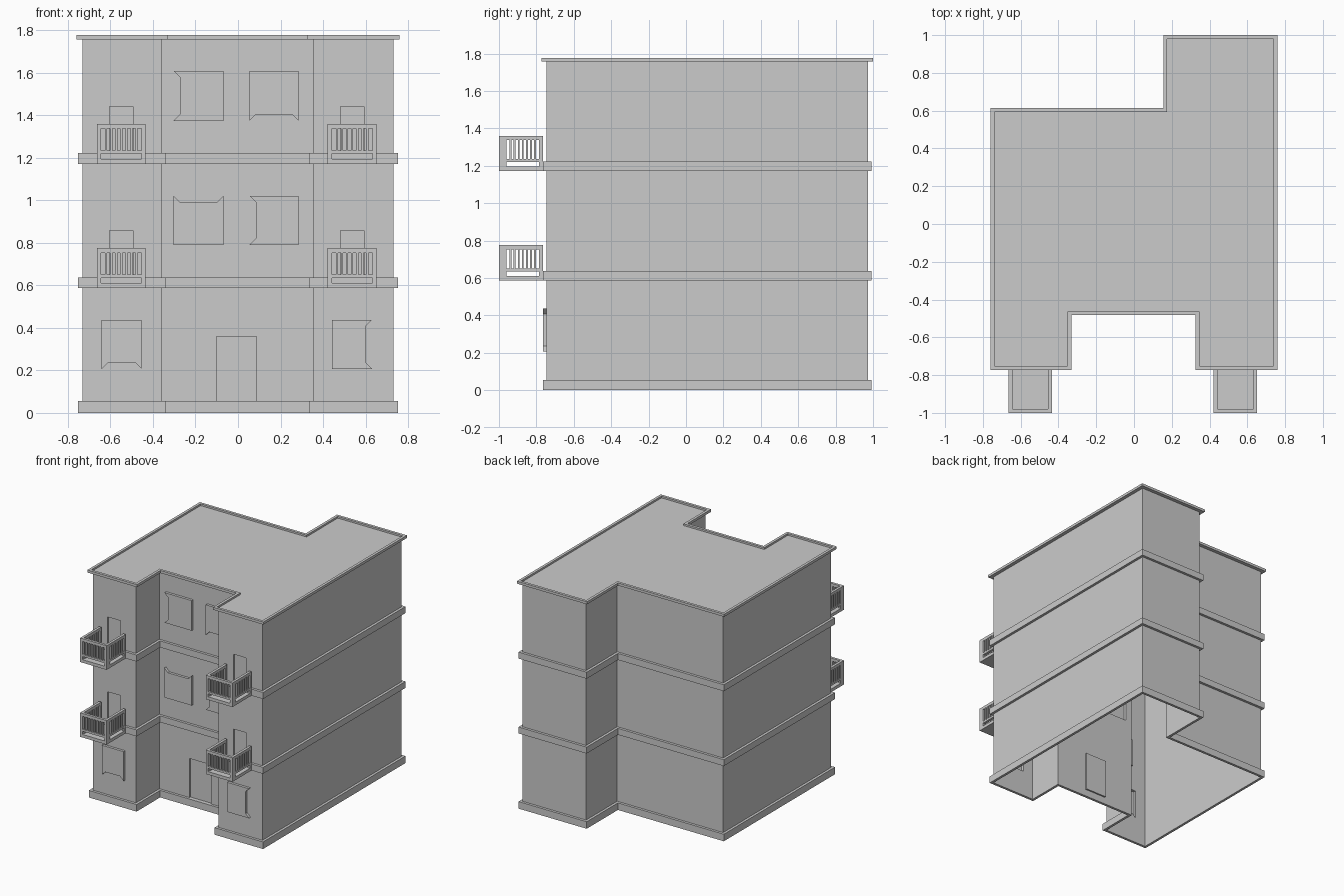
import bpy, bmesh
from mathutils import Vector

if "Cube" in bpy.data.objects:
    bpy.data.objects.remove(bpy.data.objects["Cube"])

STOREY = 0.584


def finish(name, bm):
    bmesh.ops.remove_doubles(bm, verts=bm.verts, dist=1e-5)
    me = bpy.data.meshes.new(name)
    bm.to_mesh(me)
    bm.free()
    ob = bpy.data.objects.new(name, me)
    bpy.context.collection.objects.link(ob)
    return ob


def face(bm, pts):
    return bm.faces.new([bm.verts.new(p) for p in pts])


def plan(o):
    """Counter-clockwise building outline pushed outwards by o."""
    return [(-.732 - o, -.745 - o), (-.36 + o, -.745 - o), (-.36 + o, -.455 - o),
            (.353 - o, -.455 - o), (.353 - o, -.745 - o), (.732 + o, -.745 - o),
            (.732 + o, .972 + o), (.183 - o, .972 + o), (.183 - o, .587 + o),
            (-.732 - o, .587 + o)]


def sweep(bm, section, skip=()):
    """Sweep an (offset, z) section around the outline."""
    for (o0, z0), (o1, z1) in zip(section, section[1:]):
        a, b = plan(o0), plan(o1)
        for i in range(len(a)):
            if i not in skip:
                j = (i + 1) % len(a)
                face(bm, [(*a[i], z0), (*a[j], z0), (*b[j], z1), (*b[i], z1)])


def pierced_wall(bm, x0, x1, y, holes):
    """Front-facing wall sheet with rectangular openings."""
    xs = sorted({x0, x1, *[h[0] for h in holes], *[h[1] for h in holes]})
    zs = sorted({0, 1.76, *[h[2] for h in holes], *[h[3] for h in holes]})
    for a, b in zip(xs, xs[1:]):
        for c, d in zip(zs, zs[1:]):
            mx, mz = (a + b) / 2, (c + d) / 2
            if not any(h[0] < mx < h[1] and h[2] < mz < h[3] for h in holes):
                face(bm, [(a, y, c), (b, y, c), (b, y, d), (a, y, d)])


def leaf(bm, rect, y, depth, notch=None):
    """Panel pushed in or out of the wall; one edge may be notched (0 bottom, 1 right, 2 top, 3 left)."""
    x0, x1, z0, z1 = rect
    pts = [(x0, z0), (x1, z0), (x1, z1), (x0, z1)]
    if notch is not None:
        k = .03
        inner = [(x0 + k, z0 + k), (x1 - k, z0 + k), (x1 - k, z1 - k), (x0 + k, z1 - k)]
        p, q = notch, (notch + 1) % 4
        trap = [pts[p], pts[q], inner[q], inner[p]]
        face(bm, [(x, y, z) for x, z in trap])
        pts[p + 1:p + 1] = [inner[p], inner[q]]
    front = y + depth
    face(bm, [(x, front, z) for x, z in pts])
    for (ax, az), (bx, bz) in zip(pts, pts[1:] + pts[:1]):
        face(bm, [(ax, y, az), (bx, y, bz), (bx, front, bz), (ax, front, az)])


def box(bm, x0, x1, y0, y1, z0, z1):
    vs = bmesh.ops.create_cube(bm, size=1)["verts"]
    for v in vs:
        v.co = Vector(((x0 + x1) / 2 + v.co.x * (x1 - x0),
                       (y0 + y1) / 2 + v.co.y * (y1 - y0),
                       (z0 + z1) / 2 + v.co.z * (z1 - z0)))


# openings: rectangle (x0, x1, z0, z1), wall y, notched edge
WING, RECESS = -.745, -.455
windows = [((-.641, -.453, .207, .438), WING, 0), ((.443, .631, .207, .438), WING, 1),
           ((-.303, -.068, .79, 1.021), RECESS, 2), ((.054, .284, .79, 1.021), RECESS, 3),
           ((-.303, -.068, 1.374, 1.609), RECESS, 3), ((.054, .284, 1.374, 1.609), RECESS, 0)]
doors = [((-.1, .087, .055, .36), RECESS)]
balcony_x = (-.549, .537)
for cx in balcony_x:
    for s in (0, 1):
        doors.append(((cx - .055, cx + .055, .637 + s * STOREY, .857 + s * STOREY), WING))
holes = [(r, y) for r, y, _ in windows] + doors

# outer wall shell, open underneath
bm = bmesh.new()
sweep(bm, [(0, 0), (0, 1.76)], skip=(0, 2, 4))
for x0, x1, y in ((-.732, -.36, WING), (-.36, .353, RECESS), (.353, .732, WING)):
    pierced_wall(bm, x0, x1, y, [r for r, hy in holes if hy == y and x0 < r[0] < x1])
finish("walls", bm)

# storey bands
for i, (z0, z1) in enumerate(((0, .055), (.587, .637), (1.171, 1.222))):
    bm = bmesh.new()
    sweep(bm, [(0, z0), (.02, z0), (.02, z1), (0, z1)])
    finish(f"floor_band_{i}", bm)

# roof with raised rim
bm = bmesh.new()
sweep(bm, [(0, 1.757), (.028, 1.757), (.028, 1.777), (.007, 1.777), (.007, 1.763)])
face(bm, [(x, y, 1.763) for x, y in plan(.007)])
finish("roof", bm)

# windows stand proud of the wall, doors are set in
for i, (r, y, n) in enumerate(windows):
    bm = bmesh.new()
    leaf(bm, r, y, -.02, n)
    finish(f"window_{i}", bm)
for i, (r, y) in enumerate(doors):
    bm = bmesh.new()
    leaf(bm, r, y, .012)
    finish(f"door_{i}", bm)


def railing(bm, along_x, a0, a1, b0, b1, z):
    """Railing panel running from a0 to a1 with thickness b0 to b1."""
    def part(p, q, lo, hi):
        if along_x:
            box(bm, p, q, b0, b1, z + lo, z + hi)
        else:
            box(bm, b0, b1, p, q, z + lo, z + hi)
    part(a0, a1, 0, .024)
    part(a0, a1, .166, .188)
    part(a0, a0 + .02, .024, .166)
    part(a1 - .02, a1, .024, .166)
    part(a0 + .02, a1 - .02, .048, .064)
    step = (a1 - a0 - .04) / 8
    for k in range(1, 8):
        c = a0 + .02 + k * step
        part(c - .005, c + .005, .064, .166)


# balconies
for cx in balcony_x:
    for s in (0, 1):
        z = .587 + s * STOREY
        x0, x1 = cx - .115, cx + .115
        bm = bmesh.new()
        box(bm, x0 + .02, x1 - .02, -.98, -.765, z, z + .02)
        railing(bm, True, x0, x1, -1, -.98, z)
        railing(bm, False, -.98, -.765, x0, x0 + .02, z)
        railing(bm, False, -.98, -.765, x1 - .02, x1, z)
        me = bpy.data.meshes.new("balcony")
        bm.to_mesh(me)
        bm.free()
        side = "left" if cx < 0 else "right"
        ob = bpy.data.objects.new(f"balcony_{side}_{s + 1}", me)
        bpy.context.collection.objects.link(ob)
